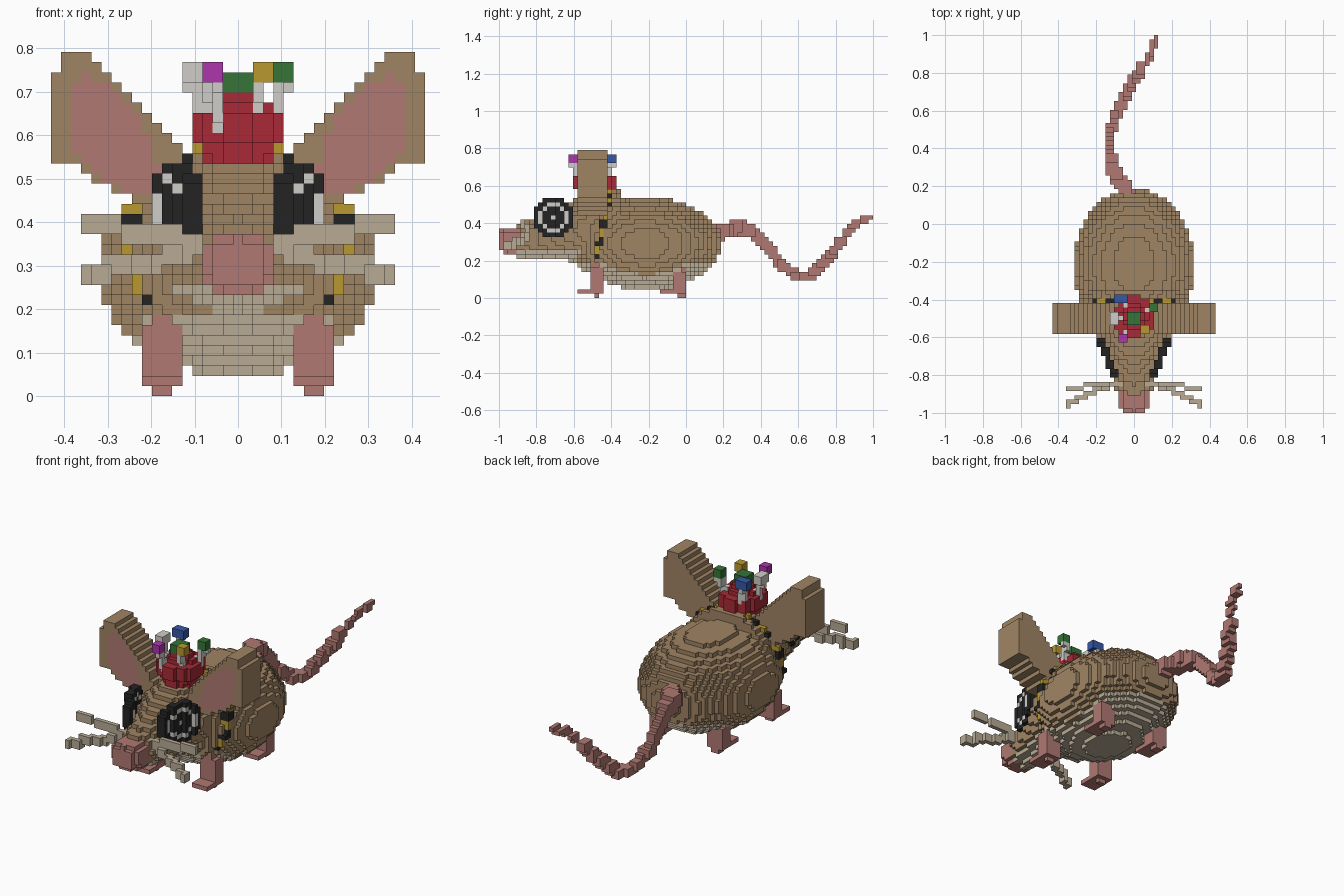
import bpy
import math
from mathutils import Vector

if "Cube" in bpy.data.objects:
    bpy.data.objects.remove(bpy.data.objects["Cube"], do_unlink=True)

V = 2 / 86  # edge of one block

# --- flat colours ---
PALETTE = {
    "brown fur": (160, 133, 100), "pale fur": (184, 171, 149), "pink skin": (176, 121, 114),
    "crown red": (168, 42, 54), "black": (36, 36, 36), "gold": (186, 153, 48),
    "white": (208, 206, 200), "purple": (172, 54, 172), "green": (54, 116, 56),
    "blue": (54, 88, 166),
}


def linear(c):
    c /= 255
    return c / 12.92 if c < 0.04 else ((c + 0.055) / 1.055) ** 2.4


MATS = {}
for name, rgb in PALETTE.items():
    mat = bpy.data.materials.new(name)
    mat.use_nodes = True
    colour = tuple(linear(c) for c in rgb) + (1,)
    mat.diffuse_color = colour
    shader = mat.node_tree.nodes["Principled BSDF"]
    shader.inputs["Base Color"].default_value = colour
    shader.inputs["Roughness"].default_value = 0.8
    MATS[name] = mat

# --- block helpers: earlier parts keep their cells ---
parts, taken = {}, set()


def cell(p):
    return (round(p[0] / V), math.floor((p[1] + 1) / V), math.floor(p[2] / V))


def claim(name, cells):
    group = parts.setdefault(name, {})
    for c, colour in cells.items():
        if c not in taken and c[2] >= 0 and 0 <= c[1] < 86:
            taken.add(c)
            group[c] = colour


def fill(name, rule):
    """Fill every cell for which rule(x, y, z) gives a colour."""
    cells = {}
    for i in range(-18, 19):
        for j in range(86):
            for k in range(34):
                colour = rule(i * V, (j + 0.5) * V - 1, (k + 0.5) * V)
                if colour:
                    cells[i, j, k] = colour
    claim(name, cells)


def stroke(name, points, colour, size):
    """Drag a box brush of size(t) blocks along a path."""
    cells, n = {}, len(points) - 1
    for s in range(n):
        a, b = Vector(points[s]), Vector(points[s + 1])
        for step in range(25):
            f = step / 24
            p = a.lerp(b, f)
            dims = size((s + f) / n)
            offs = [[(q - (d - 1) / 2) * V for q in range(d)] for d in dims]
            for dx in offs[0]:
                for dy in offs[1]:
                    for dz in offs[2]:
                        cells[cell(p + Vector((dx, dy, dz)))] = colour
    claim(name, cells)


def box(name, lo, hi, colour):
    fill(name, lambda x, y, z: colour if all(
        l < q < h for l, q, h in zip(lo, (x, y, z), hi)) else None)


def ramp(t, table):
    for a, b in zip(table, table[1:]):
        if t <= b[0]:
            f = (t - a[0]) / (b[0] - a[0])
            return [p + (q - p) * f for p, q in zip(a[1:], b[1:])]
    return table[-1][1:]


def in_outline(x, z, outline):
    inside = False
    for (x1, z1), (x2, z2) in zip(outline, outline[1:] + outline[:1]):
        if (z1 > z) != (z2 > z) and x < x1 + (z - z1) * (x2 - x1) / (z2 - z1):
            inside = not inside
    return inside


# --- crown: red cap, white prongs, coloured jewels ---
CY = -0.49
box("crown_centre_jewel", (-0.035, CY - 0.035, 0.70), (0.035, CY + 0.035, 0.745), "green")
JEWELS = [(-0.058, -0.605, "purple"), (0.058, -0.565, "gold"), (0.105, -0.44, "green"),
          (-0.07, -0.395, "blue"), (-0.105, -0.50, "white")]
for gx, gy, colour in JEWELS:
    box("crown_jewels", (gx - 0.024, gy - 0.024, 0.72), (gx + 0.024, gy + 0.024, 0.77), colour)
    stroke("crown_prongs", [(gx * 0.7, CY + (gy - CY) * 0.7, 0.63), (gx, gy, 0.715)],
           "white", lambda t: (1, 1, 2))


def crown(x, y, z):
    if 0.5 < z < 0.72:
        r = ramp(z, [(0.5, 0.085), (0.57, 0.09), (0.59, 0.11), (0.65, 0.11), (0.66, 0.075), (0.72, 0.02)])[0]
        return "crown red" if math.hypot(x, y - CY) < r else None


fill("crown_cap", crown)


# --- eyes: slanted target-like discs ---
def eye(x, y, z):
    d = math.hypot(y + 0.71, z - 0.43) / V
    ideal = 0.112 + (y + 0.80) * 0.42
    if d < 4.75 and -1.3 * V < abs(x) - ideal < 0.5 * V:
        if d > 3.5:
            return "black"
        return "white" if d > 2.3 or d < 0.6 else "black"


fill("eyes", eye)

# --- ears ---
EAR = [(0.43, 0.55), (0.43, 0.70), (0.407, 0.77), (0.385, 0.80), (0.362, 0.79), (0.33, 0.765),
       (0.27, 0.70), (0.2, 0.635), (0.13, 0.58), (0.1, 0.5), (0.2, 0.445), (0.28, 0.46), (0.37, 0.53)]
EAR_INNER = [(0.385, 0.58), (0.385, 0.70), (0.35, 0.745), (0.3, 0.71), (0.22, 0.63),
             (0.18, 0.53), (0.18, 0.47), (0.25, 0.465), (0.32, 0.51)]


def ear(x, y, z):
    if -0.585 < y < -0.42 and in_outline(abs(x), z, EAR):
        front = y < -0.56
        return "pink skin" if front and in_outline(abs(x), z, EAR_INNER) else "brown fur"


fill("ears", ear)


# --- collar: slanted ring of black and gold ---
def collar(x, y, z):
    if abs(y - (-0.49 + (z - 0.15) * 0.2)) < 0.7 * V:
        u, w = x / 0.275, (z - 0.36) / 0.228
        if 0.6 < u * u + w * w < 1:
            return ("black", "gold")[int((math.atan2(w, abs(u)) + 4) * 14 / math.pi) % 2]


fill("collar", collar)


# --- nose ---
fill("nose", lambda x, y, z: "pink skin" if
     (x / 0.085) ** 2 + ((y + 0.93) / 0.085) ** 2 + ((z - 0.305) / 0.076) ** 2 < 1.05 else None)

# --- whiskers and legs, mirrored ---
for s in (-1, 1):
    stroke("whiskers", [(s * 0.07, -0.84, 0.35), (s * 0.2, -0.845, 0.37), (s * 0.35, -0.88, 0.40)],
           "pale fur", lambda t: (1, 1, 2))
    stroke("whiskers", [(s * 0.07, -0.84, 0.33), (s * 0.2, -0.88, 0.31), (s * 0.35, -0.955, 0.28)],
           "pale fur", lambda t: (1, 1, 2))
    for name, y, top in (("front_legs", -0.48, 0.19), ("rear_legs", -0.035, 0.165)):
        xs = sorted((s * 0.128, s * 0.198))
        wide = sorted((s * 0.128, s * 0.221))
        sole = sorted((s * 0.151, s * 0.198))
        box(name, (xs[0], y - 0.035, 0.02), (xs[1], y + 0.035, top), "pink skin")
        box(name, (wide[0], y - 0.035, 0.02), (wide[1], y + 0.035, top - 0.03), "pink skin")
        box(name, (wide[0], y - 0.1, 0.023), (wide[1], y, 0.05), "pink skin")
        box(name, (sole[0], y - 0.015, 0), (sole[1], y + 0.025, 0.024), "pink skin")


# --- head tapering to the snout ---
def head(x, y, z):
    if -0.9 < y < -0.355:
        rx, top, bottom = ramp(y, [(-0.9, 0.085, 0.385, 0.22), (-0.75, 0.132, 0.45, 0.212),
                                   (-0.6, 0.185, 0.53, 0.195), (-0.355, 0.255, 0.588, 0.15)])
        w = (z - (top + bottom) / 2) / ((top - bottom) / 2)
        if (x / rx) ** 2 + w * w < 1:
            return "pale fur" if z < 0.25 and y < -0.5 else "brown fur"


fill("head", head)


# --- body with pale belly ---
def body(x, y, z):
    dy = y + 0.215
    if (x / 0.32) ** 2 + (dy / 0.405) ** 2 + ((z - 0.292) / 0.248) ** 2 < 1:
        return "pale fur" if z < min(0.19, 0.125 + 1.2 * dy * dy) else "brown fur"


fill("body", body)

# --- tail ---
TAIL = [(-0.02, 0.13, 0.32), (-0.05, 0.19, 0.35), (-0.10, 0.26, 0.375), (-0.12, 0.33, 0.37),
        (-0.13, 0.41, 0.30), (-0.12, 0.50, 0.19), (-0.09, 0.58, 0.12), (-0.05, 0.66, 0.12),
        (-0.01, 0.75, 0.20), (0.06, 0.85, 0.33), (0.10, 0.93, 0.41), (0.115, 0.99, 0.432)]
stroke("tail", TAIL, "pink skin", lambda t: (3, 2, 3) if t < 0.3 else (2, 2, 2) if t < 0.8 else (1, 2, 1))

# --- turn the cells into meshes, keeping only outside faces ---
for name, cells in parts.items():
    verts, faces, slots = {}, [], []
    used = sorted(set(cells.values()))
    for c, colour in cells.items():
        for axis in range(3):
            for side in (0, 1):
                near = list(c)
                near[axis] += 2 * side - 1
                if tuple(near) in taken:
                    continue
                loop = []
                for du, dv in ((0, 0), (1, 0), (1, 1), (0, 1)):
                    corner = list(c)
                    corner[axis] += side
                    corner[(axis + 1) % 3] += du
                    corner[(axis + 2) % 3] += dv
                    loop.append(verts.setdefault(tuple(corner), len(verts)))
                faces.append(loop if side else loop[::-1])
                slots.append(used.index(colour))
    mesh = bpy.data.meshes.new(name)
    mesh.from_pydata([((a - 0.5) * V, b * V - 1, d * V) for a, b, d in verts], [], faces)
    for colour in used:
        mesh.materials.append(MATS[colour])
    for poly, slot in zip(mesh.polygons, slots):
        poly.material_index = slot
    bpy.context.collection.objects.link(bpy.data.objects.new(name, mesh))
